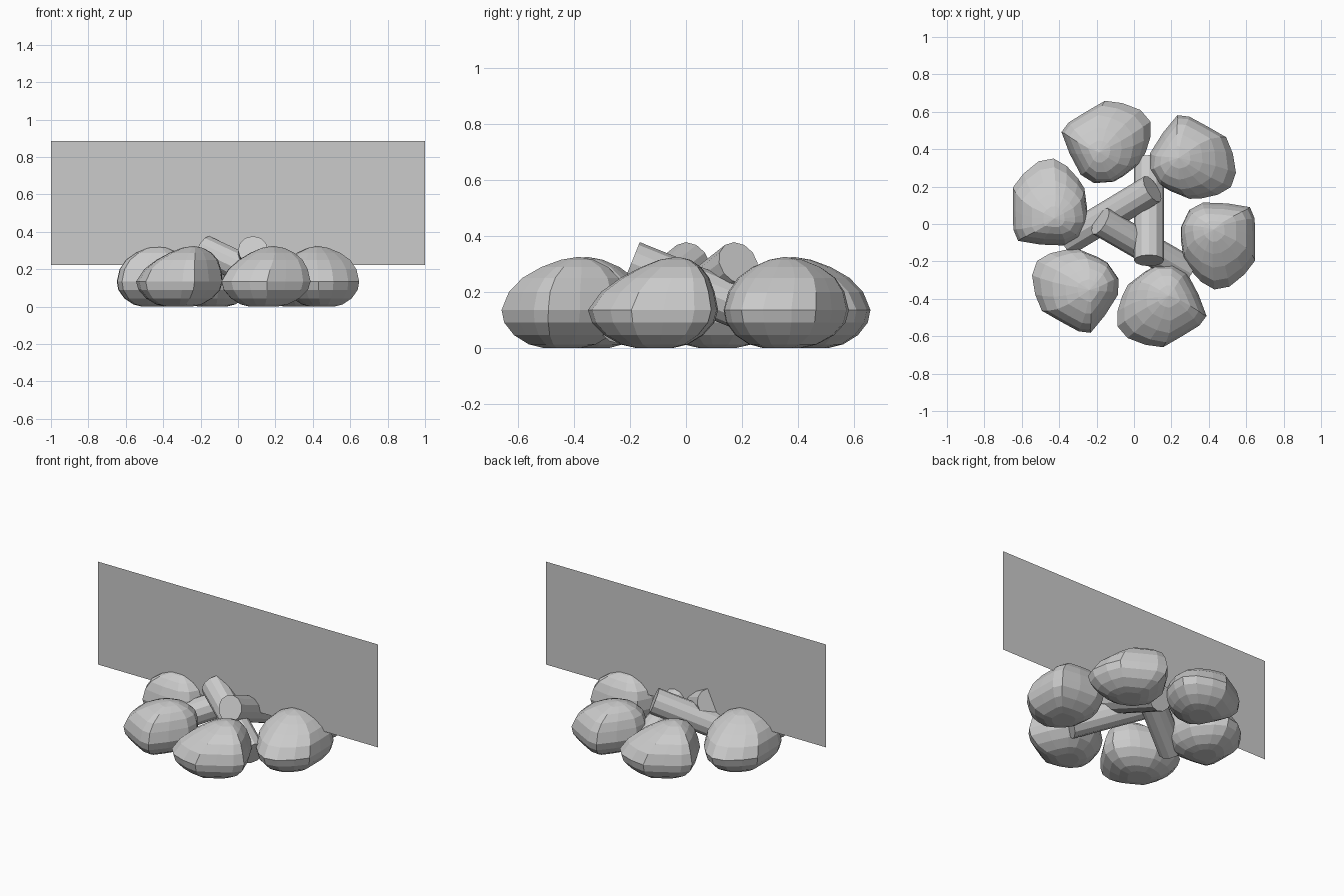
import bpy, bmesh
from math import radians, sin, cos
from mathutils import Vector, Matrix

if "Cube" in bpy.data.objects:
    bpy.data.objects.remove(bpy.data.objects["Cube"])


def make_object(name, bm):
    bmesh.ops.recalc_face_normals(bm, faces=bm.faces)
    me = bpy.data.meshes.new(name)
    bm.to_mesh(me)
    bm.free()
    ob = bpy.data.objects.new(name, me)
    bpy.context.collection.objects.link(ob)
    return ob


# Stone: plan outline lofted through rings (z, x scale, y scale, drift toward the peak)
OUTLINE = [(0.25, -0.02), (0.25, -0.08), (0.265, -0.19), (0.30, -0.245), (0.36, -0.31),
           (0.43, -0.35), (0.51, -0.335), (0.59, -0.27), (0.648, -0.195), (0.648, -0.08),
           (0.645, 0.03), (0.62, 0.09), (0.50, 0.11), (0.37, 0.115), (0.295, 0.075)]
CENTRE = Vector((0.45, -0.11))
PEAK = Vector((0.425, -0.03))
RINGS = [(0.0, 0.32, 0.30, 0.0), (0.012, 0.55, 0.52, 0.0), (0.045, 0.80, 0.76, 0.0),
         (0.09, 0.96, 0.94, 0.0), (0.135, 1.0, 1.0, 0.0), (0.20, 0.95, 0.87, 0.2),
         (0.25, 0.82, 0.68, 0.5), (0.288, 0.58, 0.46, 0.75), (0.314, 0.28, 0.24, 0.9)]


def stone(name, angle):
    bm = bmesh.new()
    rings = []
    for z, sx, sy, t in RINGS:
        c = CENTRE.lerp(PEAK, t)
        rings.append([bm.verts.new((c.x + (x - CENTRE.x) * sx, c.y + (y - CENTRE.y) * sy, z))
                      for x, y in OUTLINE])
    n = len(OUTLINE)
    for a, b in zip(rings, rings[1:]):
        for i in range(n):
            j = (i + 1) % n
            bm.faces.new((a[i], a[j], b[j], b[i]))
    bm.faces.new(rings[0])
    top = bm.verts.new((*PEAK, 0.325))
    for i in range(n):
        bm.faces.new((rings[-1][i], rings[-1][(i + 1) % n], top))
    bm.transform(Matrix.Rotation(angle, 4, 'Z'))
    return make_object(name, bm)


# Ring of six stones
for k in range(6):
    stone(f"stone_{k + 1}", radians(60 * k))


# Log: cylinder from its raised end down to the ground
def log(name, x, y, heading, tilt=radians(22), length=0.575, radius=0.08):
    d = Vector((cos(heading) * cos(tilt), sin(heading) * cos(tilt), sin(tilt)))
    high = Vector((x, y, 0.303))
    bm = bmesh.new()
    bmesh.ops.create_cone(bm, cap_ends=True, segments=12, radius1=radius,
                          radius2=radius, depth=length)
    rot = d.to_track_quat('Z', 'Y').to_matrix().to_4x4()
    bm.transform(Matrix.Translation(high - d * length / 2) @ rot)
    return make_object(name, bm)


log("log_front", 0.08, -0.195, radians(-90))
log("log_right", 0.098, 0.187, radians(31))
log("log_left", -0.18, 0.015, radians(150))

# Flame card: single flat rectangle through the middle
bm = bmesh.new()
bm.faces.new([bm.verts.new((x, 0, z)) for x, z in
              ((-1, 0.223), (1, 0.223), (1, 0.887), (-1, 0.887))])
make_object("flame_card", bm)
